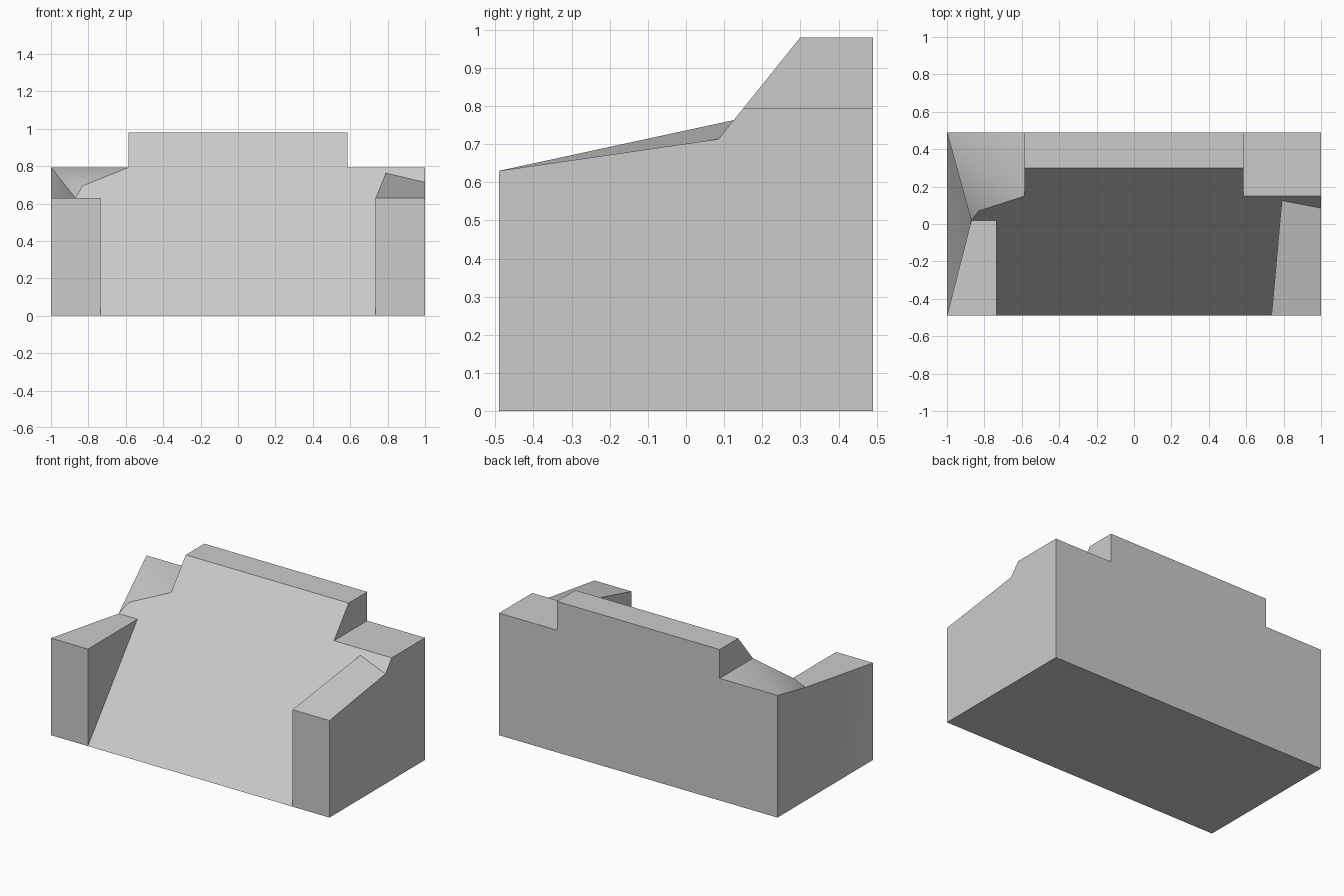
import bpy, bmesh

cube = bpy.data.objects.get("Cube")
if cube:
    bpy.data.objects.remove(cube, do_unlink=True)

# Main dimensions
SIDE, FRONT, BACK = 1.0, -0.49, 0.49
MID, ARM = 0.585, 0.735            # half widths of crest and of ramp foot
CREST_Y, CREST, SHELF, ARM_TOP = 0.30, 0.98, 0.793, 0.63
RISE = CREST / (CREST_Y - FRONT)


def on_ramp(x, y):
    """Point on the sloping ramp plane."""
    return (x, y, (y - FRONT) * RISE)


def ramp_y(z):
    return FRONT + z / RISE


shelf_y, notch_y = ramp_y(SHELF), ramp_y(ARM_TOP)
points = {}

# Corners shared by both sides, mirrored across x
for s, sign in (("l", 1), ("r", -1)):
    points.update({
        s + "_front_base": (sign * SIDE, FRONT, 0),
        s + "_back_base": (sign * SIDE, BACK, 0),
        s + "_back_top": (sign * SIDE, BACK, SHELF),
        s + "_foot": (sign * ARM, FRONT, 0),
        s + "_arm_in": (sign * ARM, FRONT, ARM_TOP),
        s + "_arm_out": (sign * SIDE, FRONT, ARM_TOP),
        s + "_step_back": (sign * MID, BACK, SHELF),
        s + "_step": on_ramp(sign * MID, shelf_y),
        s + "_crest_back": (sign * MID, BACK, CREST),
        s + "_crest": on_ramp(sign * MID, CREST_Y),
    })

# Corners that differ between the sides
points.update({
    "l_shelf": on_ramp(SIDE, shelf_y),
    "l_low": on_ramp(SIDE, 0.085),
    "l_peak": on_ramp(0.79, 0.125),
    "r_bend": on_ramp(-0.83, 0.07),
    "r_notch": on_ramp(-0.87, notch_y),
    "r_inner": on_ramp(-ARM, notch_y),
})

bm = bmesh.new()
verts = {name: bm.verts.new(co) for name, co in points.items()}


def face(names):
    bm.faces.new([verts[n] for n in names.split()])


def fan(names):
    """Triangles around the first point."""
    hub, *rim = names.split()
    for a, b in zip(rim, rim[1:]):
        face(f"{hub} {a} {b}")


# Ramp, crest, back and base
face("r_foot l_foot l_peak l_low l_shelf l_step l_crest "
     "r_crest r_step r_bend r_notch r_inner")
face("r_crest l_crest l_crest_back r_crest_back")
face("r_back_base l_back_base l_back_top l_step_back "
     "l_crest_back r_crest_back r_step_back r_back_top")
face("r_front_base r_foot l_foot l_front_base l_back_base r_back_base")

# Crest ends and arm fronts
for s in "lr":
    face(f"{s}_step {s}_step_back {s}_crest_back {s}_crest")
    face(f"{s}_foot {s}_front_base {s}_arm_out {s}_arm_in")

# Left shelf, arm and side wall
face("l_step l_shelf l_back_top l_step_back")
face("l_arm_in l_arm_out l_low l_peak")
face("l_foot l_peak l_arm_in")
face("l_front_base l_back_base l_back_top l_shelf l_low l_arm_out")

# Right shelf, arm and dented side wall
fan("r_back_top r_step_back r_step r_bend r_notch")
face("r_arm_in r_inner r_notch r_arm_out")
face("r_foot r_inner r_arm_in")
fan("r_notch r_back_top r_back_base r_front_base r_arm_out")

bmesh.ops.recalc_face_normals(bm, faces=bm.faces)
mesh = bpy.data.meshes.new("sloped_block")
bm.to_mesh(mesh)
bm.free()
block = bpy.data.objects.new("sloped_block", mesh)
bpy.context.collection.objects.link(block)

# Plain grey material
GREY = (0.6, 0.6, 0.6, 1)
mat = bpy.data.materials.new("light_grey")
mat.use_nodes = True
mat.diffuse_color = GREY
mat.node_tree.nodes["Principled BSDF"].inputs["Base Color"].default_value = GREY
mesh.materials.append(mat)

# Soft shading on the warped faces only
bpy.ops.object.select_all(action="DESELECT")
block.select_set(True)
bpy.context.view_layer.objects.active = block
bpy.ops.object.shade_smooth_by_angle(angle=0.52)
